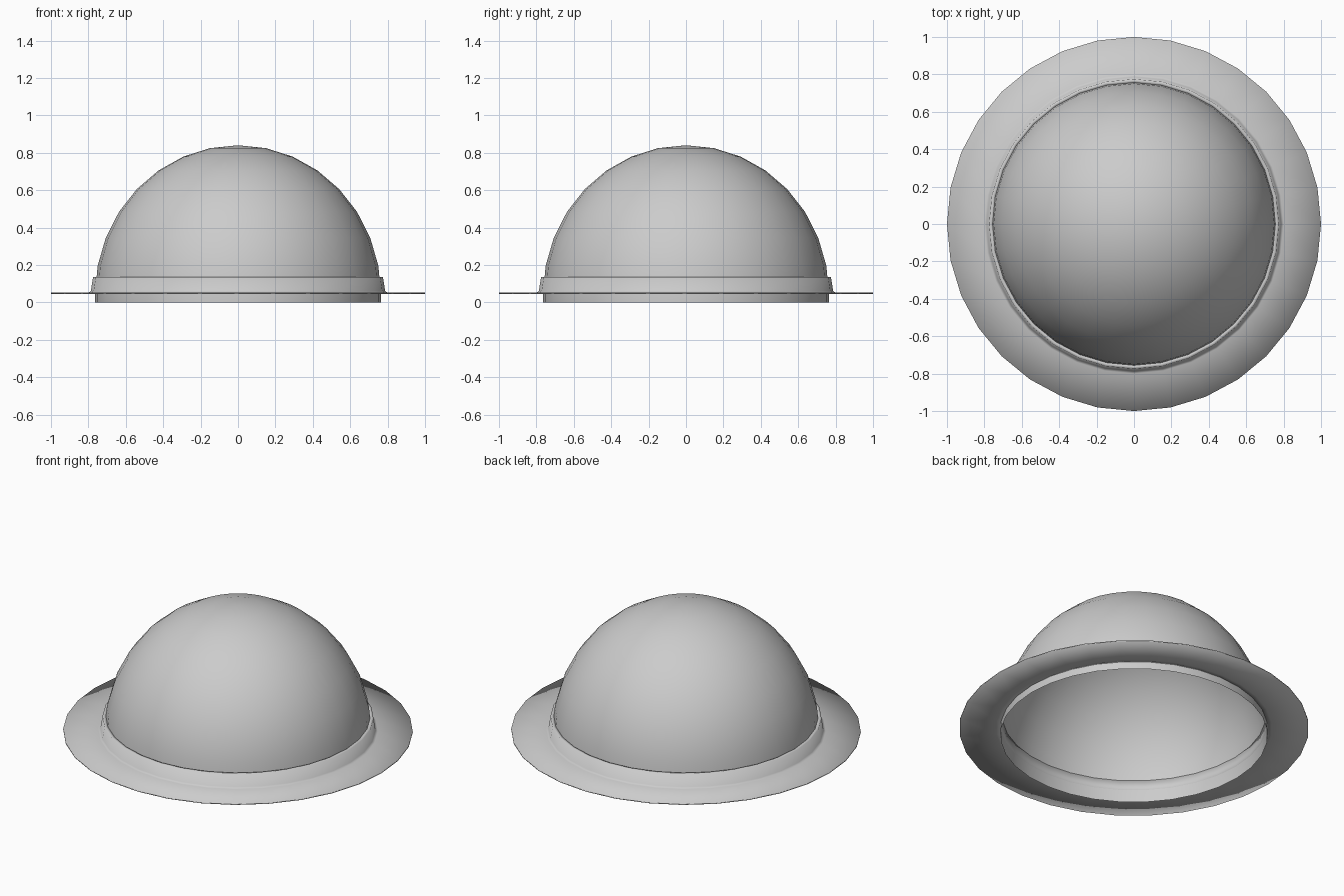
import bpy
from math import sin, cos, pi

if "Cube" in bpy.data.objects:
    bpy.data.objects.remove(bpy.data.objects["Cube"])

SIDES = 32


def lathe(name, profile, closed=False):
    """Spin a list of (radius, z) points round the z axis."""
    verts, rings, faces = [], [], []
    for r, z in profile:
        start = len(verts)
        if r == 0:
            verts.append((0, 0, z))
            rings.append([start] * SIDES)
        else:
            for i in range(SIDES):
                a = 2 * pi * i / SIDES
                verts.append((r * cos(a), r * sin(a), z))
            rings.append(list(range(start, start + SIDES)))
    pairs = list(zip(rings, rings[1:]))
    if closed:
        pairs.append((rings[-1], rings[0]))
    for a, b in pairs:
        for i in range(SIDES):
            j = (i + 1) % SIDES
            faces.append(tuple(dict.fromkeys((a[i], a[j], b[j], b[i]))))
    mesh = bpy.data.meshes.new(name)
    mesh.from_pydata(verts, [], faces)
    mesh.shade_smooth()
    obj = bpy.data.objects.new(name, mesh)
    bpy.context.collection.objects.link(obj)
    return obj


# open half dome, slightly stretched upwards, with a short straight rim
dome = [(0.765, 0.0)]
dome += [(0.765 * cos(k * pi / 16), 0.04 + 0.80 * sin(k * pi / 16)) for k in range(8)]
dome.append((0, 0.84))
lathe("dome", dome)

# thin flat brim that turns up into a band hugging the dome
brim = [
    (0.765, 0.046), (0.79, 0.046), (1.0, 0.046),   # underside
    (1.0, 0.052), (0.80, 0.052), (0.787, 0.06),    # top and bend
    (0.775, 0.135), (0.755, 0.135),                # band
]
lathe("brim_and_band", brim, closed=True)
